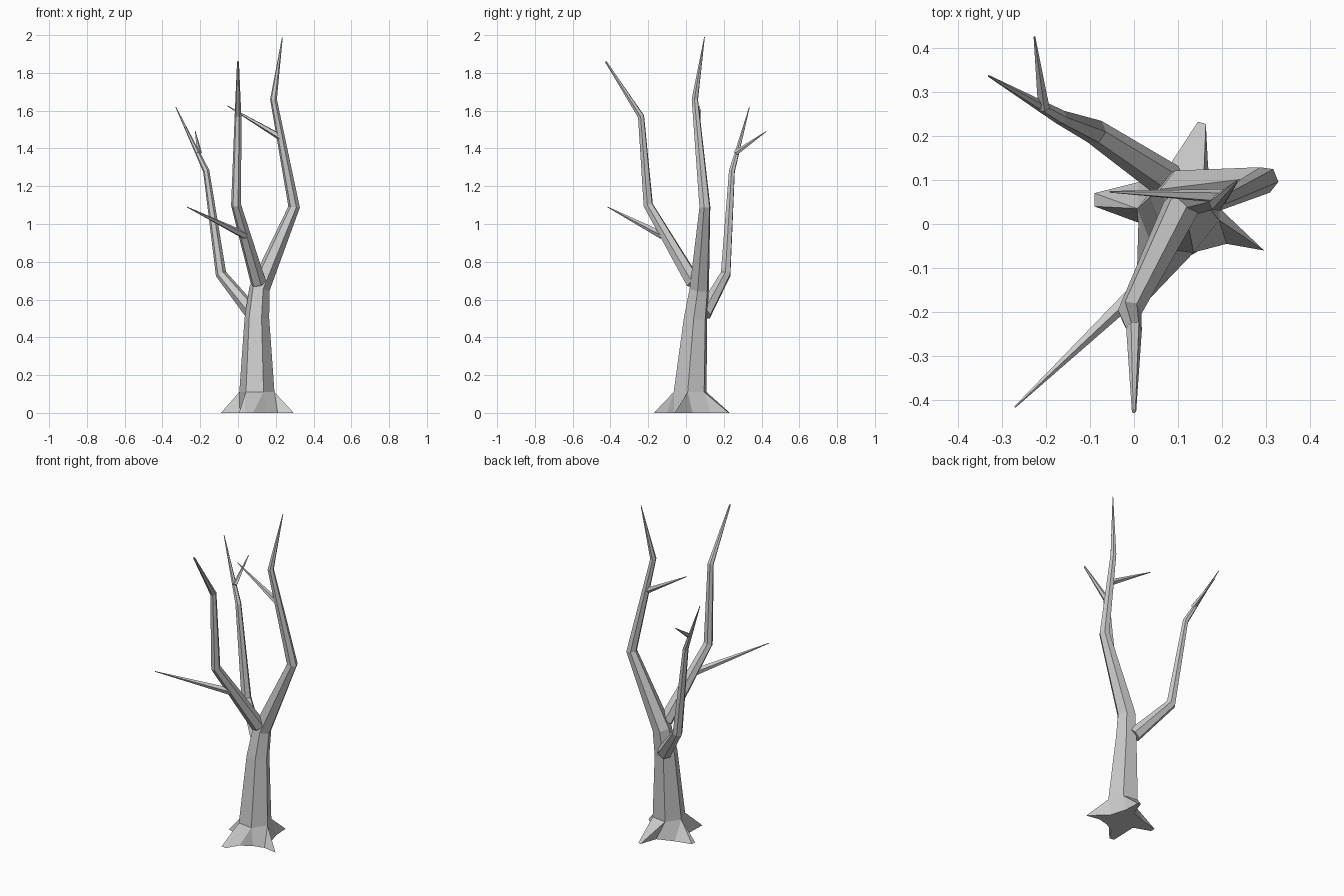
import bpy, bmesh, math
from mathutils import Vector

if "Cube" in bpy.data.objects:
    bpy.data.objects.remove(bpy.data.objects["Cube"])


def make_object(name, bm):
    bmesh.ops.recalc_face_normals(bm, faces=bm.faces)
    mesh = bpy.data.meshes.new(name)
    bm.to_mesh(mesh)
    bm.free()
    ob = bpy.data.objects.new(name, mesh)
    bpy.context.collection.objects.link(ob)
    return ob


def limb_rings(bm, path, sides, turn, flat_start=False):
    """Sweep a tapering polygon along (x, y, z, radius) points; returns first ring."""
    pts = [Vector(p[:3]) for p in path]
    rings = []
    for i, p in enumerate(pts):
        d_in = (p - pts[i - 1]).normalized() if i else Vector()
        d_out = (pts[i + 1] - p).normalized() if i < len(pts) - 1 else Vector()
        n = (d_in + d_out).normalized()
        if flat_start and i == 0:
            n = Vector((0, 0, 1))
        ref = Vector((1, 0, 0)) if abs(n.x) < 0.8 else Vector((0, 0, -1))
        u = (ref - n * ref.dot(n)).normalized()
        v = n.cross(u)
        ring = []
        for k in range(sides):
            a = math.radians(turn) + 2 * math.pi * k / sides
            ring.append(bm.verts.new(p + path[i][3] * (u * math.cos(a) + v * math.sin(a))))
        rings.append(ring)
    for r0, r1 in zip(rings, rings[1:]):
        for k in range(sides):
            j = (k + 1) % sides
            bm.faces.new((r0[k], r0[j], r1[j], r1[k]))
    bm.faces.new(rings[-1])
    return rings[0]


def limb(name, path, sides=6, turn=-8):
    bm = bmesh.new()
    first = limb_rings(bm, path, sides, turn)
    bm.faces.new(first[::-1])
    return make_object(name, bm)


# Trunk running up into the right-hand branch, with flared roots
bm = bmesh.new()
ring = limb_rings(bm, [(0.10, 0.022, 0.11, 0.094), (0.10, 0.05, 0.50, 0.066),
                       (0.113, 0.07, 0.655, 0.055), (0.297, 0.10, 1.09, 0.031),
                       (0.188, 0.047, 1.66, 0.018), (0.235, 0.098, 1.99, 0.002)],
                  6, -8, flat_start=True)
# Root outline on the ground: x, y, trunk corner it hangs from
outline = [(0.295, -0.06, 0), (0.195, 0.035, 0), (0.168, 0.13, 1), (0.163, 0.227, 1),
           (0.145, 0.232, 2), (0.11, 0.13, 2), (0.01, 0.095, 3), (-0.09, 0.07, 3),
           (-0.09, 0.04, 3), (0.01, 0.003, 3), (0.005, -0.165, 4), (0.035, -0.17, 4),
           (0.08, -0.10, 5), (0.145, -0.062, 5), (0.21, -0.045, 0)]
foot = [bm.verts.new((x, y, 0)) for x, y, k in outline]
for i, (x, y, k) in enumerate(outline):
    j = (i + 1) % len(outline)
    k2 = outline[j][2]
    face = [foot[i], foot[j], ring[k2]]
    if k2 != k:
        face.append(ring[k])
    bm.faces.new(face)
bm.faces.new(foot[::-1])
make_object("trunk", bm)

# Main branches
limb("front_branch", [(0.108, 0.04, 0.69, 0.042), (-0.01, -0.2, 1.10, 0.027),
                      (0.0, -0.238, 1.57, 0.018), (0.0, -0.425, 1.86, 0.005)])
limb("back_branch", [(0.08, 0.095, 0.525, 0.042), (-0.09, 0.21, 0.735, 0.029),
                     (-0.168, 0.243, 1.28, 0.017), (-0.33, 0.336, 1.62, 0.002)])

# Twigs
for name, path in {
    "right_twig": [(0.225, 0.062, 1.46, 0.018), (-0.055, 0.073, 1.625, 0.002)],
    "front_twig": [(0.035, -0.125, 0.94, 0.021), (-0.27, -0.415, 1.09, 0.002)],
    "back_twig": [(-0.205, 0.262, 1.375, 0.014), (-0.226, 0.425, 1.49, 0.002)],
}.items():
    limb(name, path, sides=5)
